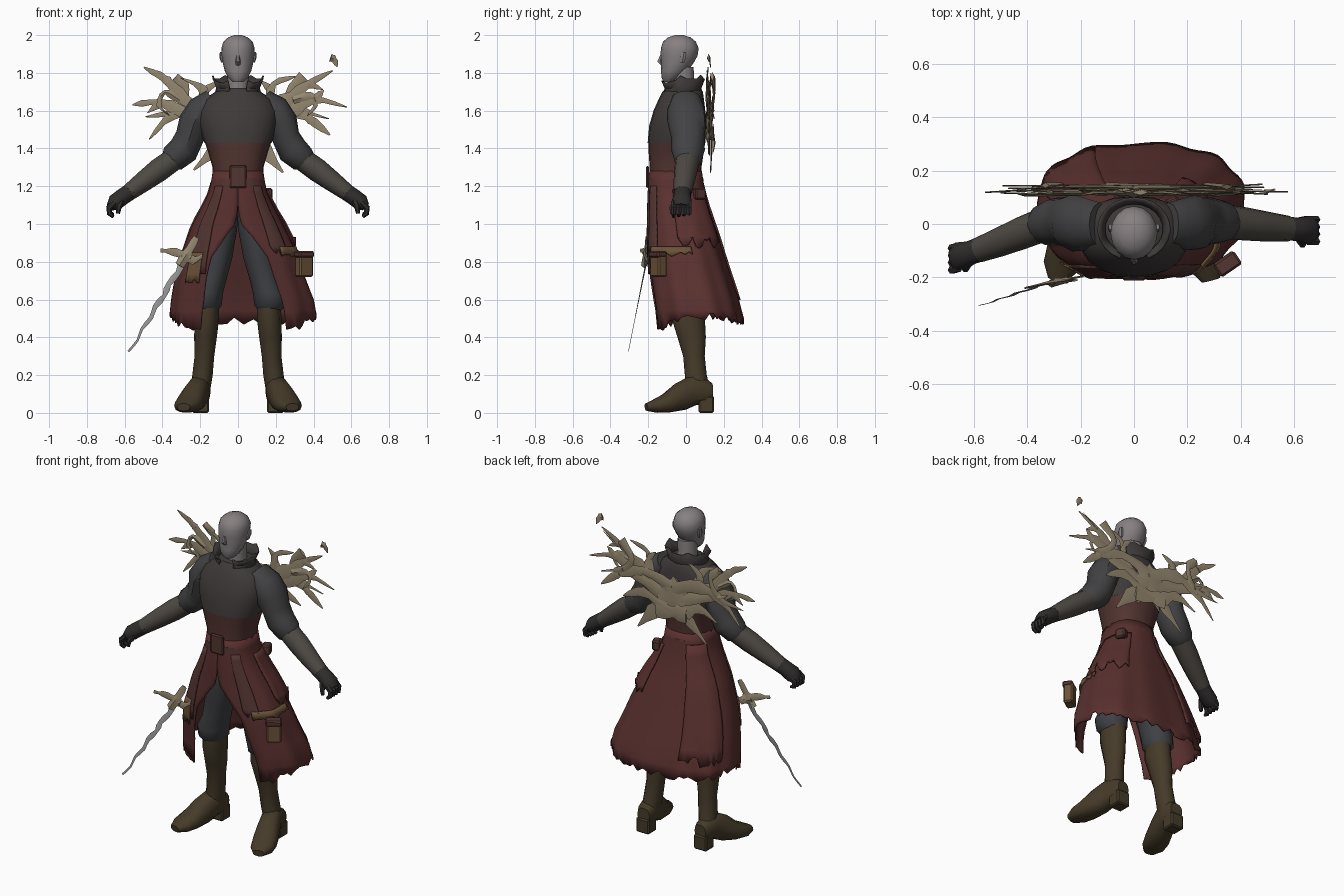
import bpy, bmesh, math, random
from mathutils import Vector as V

if "Cube" in bpy.data.objects:
    bpy.data.objects.remove(bpy.data.objects["Cube"])

random.seed(4)
Y, Z = V((0, 1, 0)), V((0, 0, 1))


def mat(name, *c):
    m = bpy.data.materials.new(name)
    m.diffuse_color = (*c, 1)
    m.use_nodes = True
    m.node_tree.nodes["Principled BSDF"].inputs["Base Color"].default_value = m.diffuse_color
    return m


SKIN = mat("pale_skin", .24, .215, .22)
CLOTH = mat("dark_cloth", .05, .042, .042)
SLEEVE = mat("sleeve_cloth", .055, .055, .058)
RED = mat("coat_red", .1, .03, .028)
BROWN = mat("coat_brown", .085, .035, .03)
PANTS = mat("trousers_grey", .05, .052, .058)
BOOT = mat("boot_leather", .06, .043, .022)
GLOVE = mat("glove_dark", .03, .026, .026)
ARM = mat("bracer", .075, .066, .055)
BONE = mat("bone", .3, .245, .16)
TAN = mat("tan_leather", .15, .085, .04)
STEEL = mat("steel", .3, .3, .3)


def finish(bm, name, m, angle=40):
    bmesh.ops.recalc_face_normals(bm, faces=bm.faces)
    me = bpy.data.meshes.new(name)
    for f in bm.faces:
        f.smooth = True
    bm.to_mesh(me)
    bm.free()
    me.set_sharp_from_angle(angle=math.radians(angle))
    me.materials.append(m)
    ob = bpy.data.objects.new(name, me)
    bpy.context.collection.objects.link(ob)
    return ob


def sup(v, p):
    return math.copysign(abs(v) ** (2 / p), v)


def loft(name, secs, m, n=12, ref=Y, axis=None, p=2, rough=0):
    """Skin through sections (x, y, z, radius_a, radius_b along ref)."""
    bm, rings = bmesh.new(), []
    P = [V(s[:3]) for s in secs]
    for i, s in enumerate(secs):
        t = axis or (P[min(i + 1, len(P) - 1)] - P[max(i - 1, 0)]).normalized()
        a = t.cross(ref).normalized()
        b = a.cross(t)
        ring = []
        for k in range(n):
            u = 2 * math.pi * k / n
            r = 1 + random.uniform(-rough, rough)
            ring.append(bm.verts.new(P[i] + (a * s[3] * sup(math.cos(u), p) + b * s[-1] * sup(math.sin(u), p)) * r))
        rings.append(ring)
    for r0, r1 in zip(rings, rings[1:]):
        for k in range(n):
            bm.faces.new((r0[k], r0[(k + 1) % n], r1[(k + 1) % n], r1[k]))
    bm.faces.new(rings[0])
    bm.faces.new(rings[-1])
    return finish(bm, name, m)


def blade(name, pts, w, th, m, jag=.35, per=3, tip=.08):
    """Flat tapering ragged spike along a smoothed path."""
    P = [V(q) for q in pts]
    P = [2 * P[0] - P[1]] + P + [2 * P[-1] - P[-2]]
    out, total = [], (len(pts) - 1) * per
    for i in range(1, len(P) - 2):
        for j in range(per + (i == len(P) - 3)):
            t = j / per
            q = .5 * (2 * P[i] + (P[i + 1] - P[i - 1]) * t + (2 * P[i - 1] - 5 * P[i] + 4 * P[i + 1] - P[i + 2]) * t * t
                      + (3 * P[i] - P[i - 1] - 3 * P[i + 1] + P[i + 2]) * t ** 3)
            f = ((i - 1) * per + j) / total
            k = max(tip, (1 - f) ** .5) * (1 + random.uniform(-jag, jag))
            out.append((*q, w * k, th * max(.3, 1 - f)))
    return loft(name, out, m, n=4)


def box(name, c, size, m, rot=0, bevel=.008):
    bm = bmesh.new()
    bmesh.ops.create_cube(bm, size=1)
    bmesh.ops.scale(bm, vec=size, verts=bm.verts)
    bmesh.ops.bevel(bm, geom=bm.edges[:], offset=bevel, segments=1, affect='EDGES')
    ob = finish(bm, name, m, 20)
    ob.location, ob.rotation_euler = c, (0, 0, rot)
    return ob


# skirt profile: z, centre x, centre y, half width, half depth, front gap angle
SKIRT = [(1.28, 0, -.055, .13, .135, .0), (1.18, 0, -.052, .145, .147, .0), (1.08, 0, -.042, .19, .16, .0),
         (1.0, 0, -.03, .235, .172, .03), (.93, .005, -.02, .265, .187, .2), (.82, .01, -.005, .31, .205, .42),
         (.7, .015, .02, .345, .22, .47), (.58, .03, .047, .378, .232, .5), (.47, .03, .065, .385, .238, .55)]


def skirt_at(z):
    for a, b in zip(SKIRT, SKIRT[1:]):
        if z >= b[0]:
            f = (a[0] - z) / (a[0] - b[0])
            return [u + (v - u) * f for u, v in zip(a, b)]
    return SKIRT[-1]


def shell(name, z0, z1, t0, t1, m, off=0, nz=10, nt=48, jag=.02, drop=0):
    """Cloth sheet lying on the skirt profile; t0=None uses the front opening."""
    bm, rows = bmesh.new(), []
    for i in range(nz + 1):
        row, f = [], i / nz
        for k in range(nt + 1):
            z = z0 + (z1 - z0) * f
            _, cx, cy, rx, ry, g = skirt_at(z)
            a, b = (g, 2 * math.pi - g) if t0 is None else (t0, t1)
            t = a + (b - a) * k / nt
            d = off * min(1, .2 + (1.28 - z) * 3) + .009 * math.sin(11 * t) * max(0, 1.2 - z)
            if i == nz:
                z += random.uniform(-jag, jag) - drop * max(0, math.cos(t)) + drop * .6 * abs(math.sin(t)) ** 4
            row.append(bm.verts.new((cx + (rx + d) * sup(math.sin(t), 2.5), cy - (ry + d) * sup(math.cos(t), 2.5), z)))
        rows.append(row)
    for r0, r1 in zip(rows, rows[1:]):
        for k in range(nt):
            bm.faces.new((r0[k], r0[k + 1], r1[k + 1], r1[k]))
    ob = finish(bm, name, m)
    s = ob.modifiers.new("thickness", 'SOLIDIFY')
    s.thickness, s.offset = .008, 0
    return ob


# head and neck
loft("head", [(0, c, z, a, b) for z, c, a, b in [
    (1.752, -.09, .028, .028), (1.775, -.078, .052, .052), (1.81, -.062, .07, .07), (1.85, -.046, .08, .085),
    (1.89, -.037, .086, .098), (1.93, -.033, .088, .1), (1.965, -.035, .078, .087), (1.988, -.035, .052, .06),
    (2.0, -.035, .02, .022)]], SKIN, n=16, axis=Z)
loft("nose", [(0, -.13, 1.895, .008, .008), (0, -.136, 1.86, .014, .018), (0, -.125, 1.84, .012, .008)], SKIN, n=6, axis=Z)
loft("neck", [(0, -.01, 1.66, .06, .06), (0, -.015, 1.83, .055, .055)], SKIN, axis=Z)
for s, side in ((1, "right"), (-1, "left")):
    loft("ear_" + side, [(s * .08, -.02, 1.855, .01, .012), (s * .087, -.015, 1.885, .012, .018),
                         (s * .088, -.01, 1.91, .008, .012)], SKIN, n=6, axis=Z)
# torso in two colours, waist belt and raised collar
loft("bodice", [(0, -.055, 1.2, .138, .138), (0, -.055, 1.3, .135, .137), (0, -.052, 1.38, .158, .146),
                (0, -.05, 1.44, .178, .15)], BROWN, n=20, axis=Z, p=2.4)
loft("chest", [(0, -.05, 1.43, .178, .153), (0, -.045, 1.52, .205, .15), (0, -.035, 1.6, .21, .137),
               (0, -.025, 1.66, .18, .12), (0, -.018, 1.7, .12, .107), (0, -.015, 1.72, .09, .09)], CLOTH, n=20, axis=Z, p=2.3)
loft("waist_belt", [(0, -.055, 1.2, .144, .15), (0, -.055, 1.24, .14, .147)], BROWN, n=20, axis=Z, p=2.4)
box("belt_buckle", (0, -.204, 1.25), (.09, .015, .12), BROWN)
bm = bmesh.new()
cols = []
for k in range(21):
    t = .4 + (2 * math.pi - .8) * k / 20
    s, c = math.sin(t), math.cos(t)
    top = 1.775 + (.014 if k % 4 == 0 else -.004) - .03 * max(0, c)
    cols.append([bm.verts.new((r * s, -.02 - r * .87 * c, z)) for r, z in ((.118, 1.68), (.108, 1.72), (.13, top))])
for a, b in zip(cols, cols[1:]):
    for j in (0, 1):
        bm.faces.new((a[j], b[j], b[j + 1], a[j + 1]))
col = finish(bm, "collar", CLOTH)
col.modifiers.new("thickness", 'SOLIDIFY').thickness = .008

# long coat skirt, back drapes and hip patches
shell("coat_skirt", 1.28, .485, None, 0, RED, nz=14, nt=64, drop=.045)
shell("front_panel_right", 1.2, .85, .5, .9, BROWN, off=.01, nt=8)
shell("front_panel_left", 1.2, .75, 5.4, 5.8, BROWN, off=.01, nt=8)
shell("back_drape", 1.22, .6, 3.5, 4.4, RED, off=.022, nt=16, jag=.04)
shell("hip_drape", 1.18, .9, 1.5, 2.6, RED, off=.022, nt=14, jag=.03)
shell("hip_strap", .88, .84, .7, 1.7, TAN, off=.014, nz=2, nt=16, jag=.015)
box("hip_pouch", (.35, -.145, .785), (.085, .055, .13), TAN, rot=.6)
box("pouch_flap", (.35, -.15, .84), (.095, .06, .035), BROWN, rot=.6)
box("hip_knot", (.15, .07, 1.16), (.05, .06, .06), BROWN, rot=.4)

# arms and legs, both sides
for s, side in ((1, "right"), (-1, "left")):
    def S(secs):
        return [(s * q[0], q[1] - (.28 * max(0, q[0] - .3) if s < 0 else 0), *q[2:]) for q in secs]

    loft("sleeve_" + side, S([(.13, 0, 1.66, .06, .08), (.19, 0, 1.61, .08, .1), (.23, .005, 1.54, .085, .105),
                              (.255, .01, 1.46, .075, .092), (.29, .01, 1.39, .083, .088), (.345, .01, 1.345, .072, .075),
                              (.365, .01, 1.33, .055, .06)]), SLEEVE, rough=.04)
    loft("forearm_" + side, S([(.33, .01, 1.35, .06, .065), (.42, 0, 1.285, .062, .062), (.5, -.01, 1.225, .054, .056),
                               (.58, -.018, 1.165, .044, .048)]), ARM)
    loft("glove_" + side, S([(.565, -.017, 1.175, .044, .048), (.61, -.02, 1.145, .044, .045),
                             (.65, -.022, 1.115, .044, .055), (.675, -.025, 1.09, .025, .045)]), GLOVE, n=10)
    for k in range(4):
        y = -.065 + .027 * k
        loft(f"finger_{side}_{k}", S([(.655, y, 1.115, .016), (.683, y, 1.085, .016), (.68, y, 1.055, .014),
                                      (.66, y, 1.038 + .005 * k, .009)]), GLOVE, n=6)
    loft("thumb_" + side, S([(.62, -.055, 1.12, .018), (.632, -.075, 1.085, .015), (.635, -.075, 1.055, .01)]), GLOVE, n=6)

    def M(secs):
        return [(s * q[0], *q[1:]) for q in secs]

    loft("trouser_" + side, M([(.07, -.03, 1.1, .075, .09), (.085, -.03, .97, .082, .095), (.11, -.02, .82, .08, .09),
                               (.14, -.005, .7, .078, .09), (.168, 0, .63, .09, .1), (.17, .005, .57, .085, .095),
                               (.168, .01, .54, .06, .07)]), PANTS, axis=Z, rough=.03)
    loft("boot_shaft_" + side, M([(.163, .01, .58, .064, .085), (.165, .012, .5, .065, .088), (.172, .03, .4, .06, .075),
                                  (.178, .042, .3, .052, .057), (.188, .052, .2, .054, .058),
                                  (.2, .065, .1, .05, .068)]), BOOT, axis=Z)
    loft("boot_foot_" + side, M([(.195, .14, .11, .04, .045), (.197, .11, .11, .052, .065), (.205, .04, .12, .058, .08),
                                 (.23, -.03, .085, .066, .075), (.255, -.1, .052, .073, .052), (.275, -.16, .037, .066, .037),
                                 (.288, -.21, .03, .035, .02)]), BOOT, ref=Z, p=2.4)
    box("boot_heel_" + side, (s * .198, .107, .045), (.088, .082, .09), BOOT)

    # bone wing: flat spikes fanning out behind the back
    spikes = [
        ([(-.06, 1.46), (.15, 1.57), (.28, 1.67), (.38, 1.75), (.51, 1.82)], .046),
        ([(.05, 1.5), (.25, 1.58), (.4, 1.65), (.57, 1.63)], .042),
        ([(.0, 1.58), (.2, 1.63), (.36, 1.57), (.48, 1.46)], .042),
        ([(.34, 1.79), (.28, 1.7), (.33, 1.61), (.49, 1.56)], .026),
        ([(.1, 1.5), (.15, 1.64), (.19, 1.73), (.3, 1.78)], .03),
        ([(.18, 1.62), (.17, 1.7), (.11, 1.76)], .028),
        ([(-.05, 1.6), (.08, 1.45), (.23, 1.28)], .062),
        ([(-.1, 1.42), (.06, 1.44), (.2, 1.5), (.33, 1.44)], .045),
        ([(.3, 1.66), (.38, 1.69), (.42, 1.63), (.37, 1.58)], .02),
        ([(.03, 1.62), (.03, 1.5), (.09, 1.37)], .05)]
    for i, (path, w) in enumerate(spikes):
        d = .112 + .011 * (i % 4)
        pts = [(s * (x + random.uniform(-.012, .012)), d + random.uniform(-.006, .006), z + random.uniform(-.012, .012))
               for x, z in path]
        blade(f"wing_bone_{side}_{i}", pts, w, .01, BONE)
        if i < 4:  # thorn
            q = pts[-2]
            e = (q[0] + s * random.uniform(.04, .08), q[1], q[2] + random.choice((-1, 1)) * random.uniform(.03, .06))
            blade(f"wing_thorn_{side}_{i}", [q, e], .022, .008, BONE)
blade("wing_tip_thread", [(.38, .13, 1.73), (.48, .13, 1.8)], .006, .005, BONE)
blade("wing_tip_scrap", [(.49, .12, 1.88), (.51, .125, 1.87), (.525, .13, 1.83)], .022, .01, BONE)

# sword hanging at the hip
path = [(-.29 - .285 * f, -.21 - .095 * f, .8 - .475 * f) for f in [k / 8 for k in range(9)]]
path = [(x + (.008 if k % 2 else -.006), y, z) for k, (x, y, z) in enumerate(path)]
blade("sword_blade", path, .017, .004, STEEL, jag=.3, per=2, tip=.3)
blade("sword_grip", [(-.31, -.222, .78), (-.26, -.215, .86), (-.22, -.21, .93)], .026, .016, BONE, tip=.7)
blade("sword_guard_outer", [(-.25, -.21, .82), (-.33, -.222, .85), (-.41, -.24, .86)], .03, .012, BONE, tip=.3)
blade("sword_guard_inner", [(-.3, -.215, .83), (-.24, -.205, .81), (-.19, -.195, .83)], .03, .012, BONE, tip=.3)
shell("sword_strap", .85, .7, 5.4, 5.7, TAN, off=.014, nz=4, nt=8, jag=.02)
